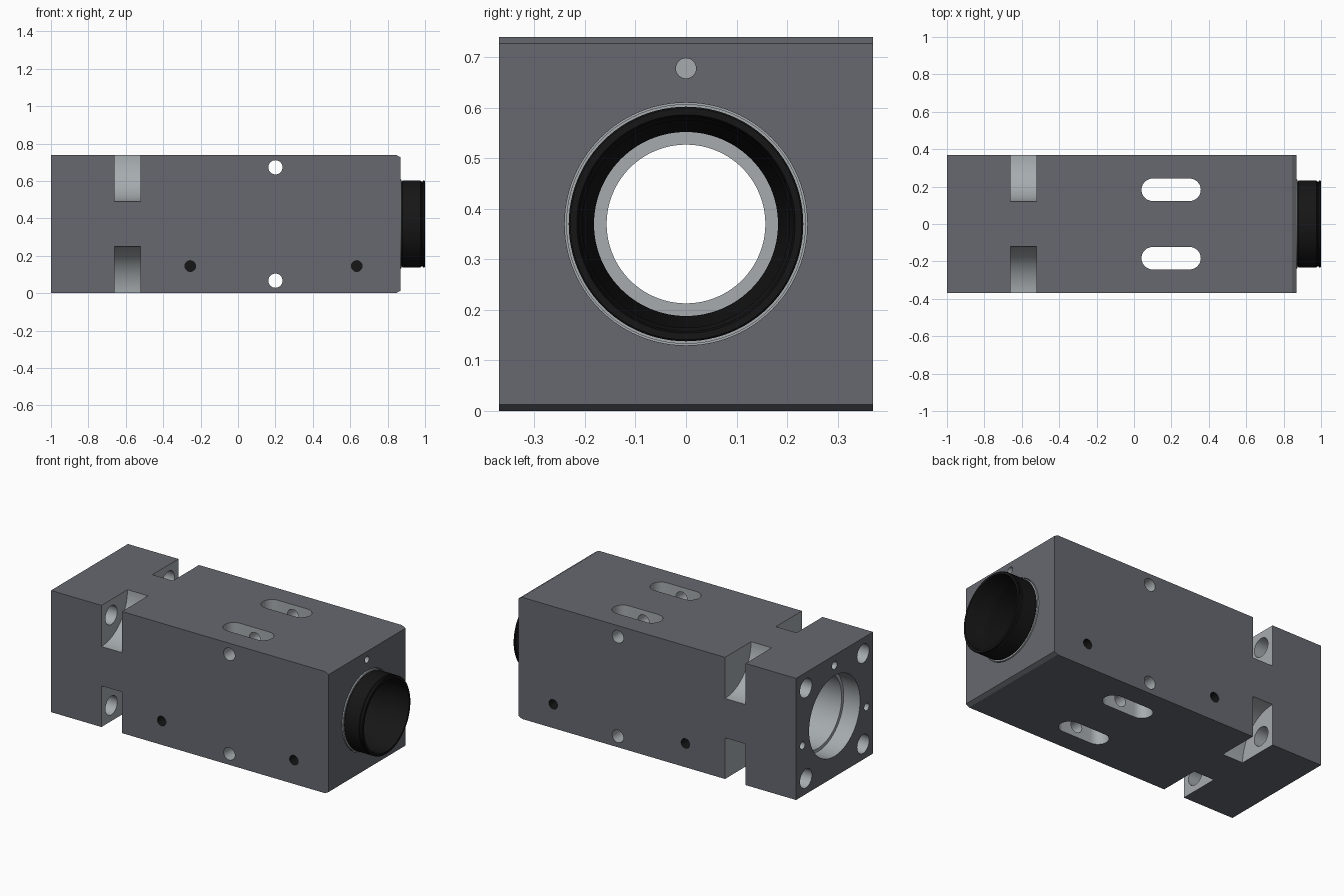
import bpy, bmesh
from math import pi, cos, sin
from mathutils import Vector, Matrix

if "Cube" in bpy.data.objects:
    bpy.data.objects.remove(bpy.data.objects["Cube"])

MID = 0.37  # height of the bore axis


def material(name, rgb):
    m = bpy.data.materials.new(name)
    m.diffuse_color = (*rgb, 1)
    m.use_nodes = True
    m.node_tree.nodes["Principled BSDF"].inputs["Base Color"].default_value = m.diffuse_color
    return m


ANODIZED = material("anodized_grey", (0.135, 0.14, 0.16))
BARE = material("bare_metal", (0.38, 0.41, 0.43))
BLACK = material("black", (0.008, 0.008, 0.008))


def finish(name, bm, mat):
    bmesh.ops.recalc_face_normals(bm, faces=bm.faces)
    me = bpy.data.meshes.new(name)
    bm.to_mesh(me)
    bm.free()
    ob = bpy.data.objects.new(name, me)
    me.materials.append(mat)
    bpy.context.collection.objects.link(ob)
    return ob


def prism(name, points, move, mat):
    """Extrude a closed outline of 3D points."""
    bm = bmesh.new()
    f = bm.faces.new([bm.verts.new(p) for p in points])
    ext = bmesh.ops.extrude_face_region(bm, geom=[f])["geom"]
    bmesh.ops.translate(bm, vec=move, verts=[v for v in ext if isinstance(v, bmesh.types.BMVert)])
    return finish(name, bm, mat)


def rod(name, a, b, r, mat, n=32):
    """Cylinder from point a to point b."""
    a, b = Vector(a), Vector(b)
    rot = (b - a).to_track_quat('Z', 'Y').to_matrix().to_4x4()
    bm = bmesh.new()
    bmesh.ops.create_cone(bm, cap_ends=True, segments=n, radius1=r, radius2=r,
                          depth=(b - a).length,
                          matrix=Matrix.Translation((a + b) / 2) @ rot)
    return finish(name, bm, mat)


def lathe(name, profile, mat, closed, n=96):
    """Turn (x, radius) points around the bore axis."""
    bm = bmesh.new()
    rings = [[bm.verts.new((x, r * cos(2 * pi * i / n), MID + r * sin(2 * pi * i / n)))
              for i in range(n)] for x, r in profile]
    for k in range(len(rings) if closed else len(rings) - 1):
        p, q = rings[k], rings[(k + 1) % len(rings)]
        for i in range(n):
            j = (i + 1) % n
            bm.faces.new((p[i], p[j], q[j], q[i]))
    if not closed:
        bm.faces.new(rings[0])
        bm.faces.new(rings[-1])
    return finish(name, bm, mat)


def smooth(ob):
    bpy.ops.object.select_all(action='DESELECT')
    ob.select_set(True)
    bpy.context.view_layer.objects.active = ob
    bpy.ops.object.shade_smooth_by_angle(angle=0.5)


# Housing block with chamfered top and bottom edges at the barrel end
outline = [(-1, 0), (0.845, 0), (0.868, 0.013), (0.868, 0.727), (0.845, 0.74), (-1, 0.74)]
housing = prism("housing", [(x, -0.37, z) for x, z in outline], (0, 0.74, 0), ANODIZED)

# Stepped bore through the whole length
cutters = [lathe("bore_cutter", [
    (-1.1, 0.245), (-0.89, 0.245), (-0.89, 0.225), (0.42, 0.225), (0.42, 0.157),
    (0.52, 0.157), (0.52, 0.24), (1.1, 0.24)], BARE, False)]

for s in (-1, 1):
    for t in (-1, 1):
        # Round notches on the long edges, with bolt holes leading into them
        cutters.append(rod("notch_cutter", (-0.66, s * 0.37, MID + t * 0.37),
                           (-0.522, s * 0.37, MID + t * 0.37), 0.25, BARE, 96))
        cutters.append(rod("bolt_hole_cutter", (-1.1, s * 0.275, MID + t * 0.275),
                           (-0.6, s * 0.275, MID + t * 0.275), 0.057, BARE))
    # Vertical slots
    pts = []
    for cx, start in ((0.297, -pi / 2), (0.1, pi / 2)):
        for i in range(17):
            a = start + pi * i / 16
            pts.append((cx + 0.06 * cos(a), s * 0.183 + 0.06 * sin(a), -0.1))
    cutters.append(prism("slot_cutter", pts, (0, 0, 1), BARE))
    # Cross holes
    z = MID + s * 0.303
    cutters.append(rod("cross_hole_cutter", (0.2, -0.5, z), (0.2, 0.5, z), 0.038, BARE))
    # Blind threaded side holes
    for x in (-0.255, 0.635):
        cutters.append(rod("side_hole_cutter", (x, s * 0.27, 0.145), (x, s * 0.5, 0.145), 0.029, BLACK))
    # Pin holes beside the bore on the rear face
    cutters.append(rod("pin_hole_cutter", (-1.1, s * 0.308, 0.308), (-0.85, s * 0.308, 0.308), 0.023, BARE))
cutters.append(rod("rear_pin_cutter", (-1.1, 0, 0.678), (-0.85, 0, 0.678), 0.024, BARE))
cutters.append(rod("front_pin_cutter", (0.72, 0, 0.678), (1.1, 0, 0.678), 0.02, BARE))

bpy.context.view_layer.objects.active = housing
for c in cutters:
    c.hide_render = True
    mod = housing.modifiers.new("cut", 'BOOLEAN')
    mod.operation = 'DIFFERENCE'
    mod.solver = 'EXACT'
    mod.material_mode = 'TRANSFER'
    mod.object = c
    bpy.ops.object.modifier_apply(modifier=mod.name)
    bpy.data.objects.remove(c)
smooth(housing)

# Bare ring between housing and barrel
smooth(lathe("collar_ring", [(0.84, 0.237), (0.874, 0.237), (0.874, 0.215), (0.84, 0.215)], BARE, True))

# Black barrel with relieved ends and a stepped inside
smooth(lathe("barrel", [
    (0.874, 0.227), (0.88, 0.232), (0.976, 0.232), (0.98, 0.227), (0.987, 0.227), (0.99, 0.232),
    (0.997, 0.232), (1.0, 0.229), (1.0, 0.216), (0.985, 0.212), (0.9, 0.212), (0.88, 0.205),
    (0.86, 0.205), (0.66, 0.182), (0.56, 0.182), (0.56, 0.227)], BLACK, True))
